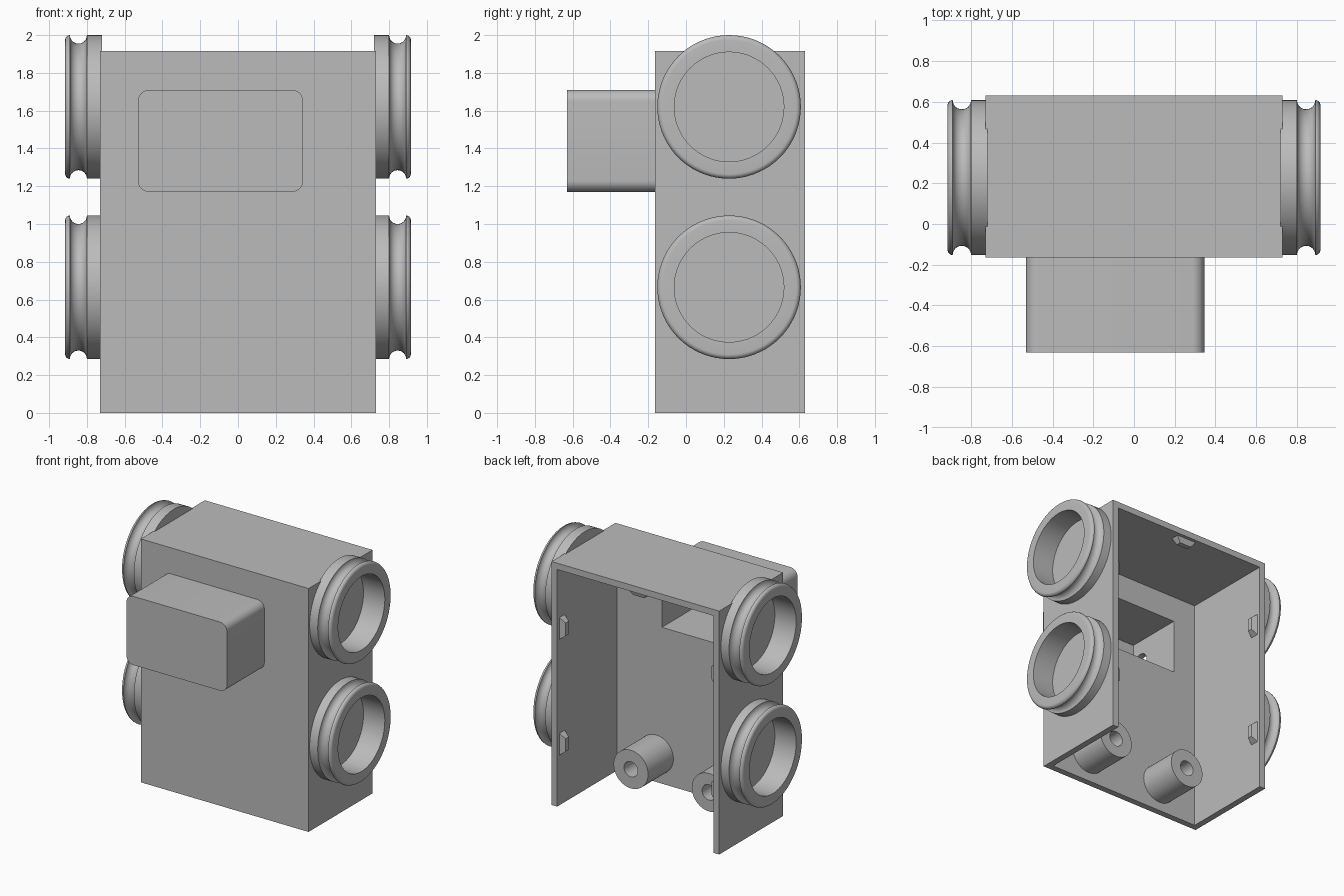
import bpy, bmesh
from math import pi, cos, sin, radians
from mathutils import Matrix, Vector

cube = bpy.data.objects.get("Cube")
if cube:
    bpy.data.objects.remove(cube, do_unlink=True)

grey = bpy.data.materials.new("plain grey")
grey.use_nodes = True
grey.diffuse_color = (0.5, 0.5, 0.5, 1)
grey.node_tree.nodes["Principled BSDF"].inputs["Base Color"].default_value = (0.5, 0.5, 0.5, 1)

WALL = 0.05
HALF_W, FRONT, BACK, TOP = 0.73, -0.165, 0.63, 1.915


def finish(name, bm, smooth=False):
    """Turn a bmesh into a named grey object."""
    bmesh.ops.recalc_face_normals(bm, faces=bm.faces)
    mesh = bpy.data.meshes.new(name)
    bm.to_mesh(mesh)
    bm.free()
    obj = bpy.data.objects.new(name, mesh)
    bpy.context.collection.objects.link(obj)
    mesh.materials.append(grey)
    if smooth:
        shade(obj)
    return obj


def shade(obj):
    bpy.ops.object.select_all(action='DESELECT')
    obj.select_set(True)
    bpy.context.view_layer.objects.active = obj
    bpy.ops.object.shade_smooth_by_angle(angle=radians(30))


def box(name, low, high, round_y=0):
    """Box between two corners, optionally rounding the edges along y."""
    low, high = Vector(low), Vector(high)
    bm = bmesh.new()
    bmesh.ops.create_cube(bm, size=1)
    bmesh.ops.scale(bm, vec=high - low, verts=bm.verts)
    bmesh.ops.translate(bm, vec=(low + high) / 2, verts=bm.verts)
    if round_y:
        edges = [e for e in bm.edges
                 if abs(e.verts[0].co.y - e.verts[1].co.y) > 0.01]
        bmesh.ops.bevel(bm, geom=edges, offset=round_y, segments=8,
                        profile=0.5, affect='EDGES')
    return finish(name, bm)


def rod(name, center, radius, length, axis, segments=48):
    """Cylinder along the x or y axis."""
    bm = bmesh.new()
    turn = Matrix.Rotation(pi / 2, 4, 'Y' if axis == 'X' else 'X')
    bmesh.ops.create_cone(bm, cap_ends=True, segments=segments, radius1=radius,
                          radius2=radius, depth=length,
                          matrix=Matrix.Translation(center) @ turn)
    return finish(name, bm)


def combine(obj, other, operation):
    """Apply a boolean and remove the helper."""
    mod = obj.modifiers.new("cut", 'BOOLEAN')
    mod.object, mod.operation, mod.solver = other, operation, 'EXACT'
    other.hide_render = True
    bpy.context.view_layer.objects.active = obj
    bpy.ops.object.modifier_apply(modifier=mod.name)
    bpy.data.objects.remove(other, do_unlink=True)


# Shell: open at the back and below, with a hollow box on the front
shell = box("body_shell", (-HALF_W, FRONT, 0), (HALF_W, BACK, TOP))
combine(shell, box("front_box", (-0.53, -0.63, 1.17), (0.345, FRONT + 0.03, 1.71),
                   round_y=0.06), 'UNION')
combine(shell, box("cavity", (-HALF_W + WALL, FRONT + WALL, -0.1),
                   (HALF_W - WALL, BACK + 0.1, TOP - WALL)), 'DIFFERENCE')
combine(shell, box("box_cavity", (-0.48, -0.58, 1.23), (0.29, 0, 1.66)), 'DIFFERENCE')
combine(shell, rod("cable_hole", (-0.53, -0.5, 1.48), 0.07, 0.16, 'X'), 'DIFFERENCE')
shade(shell)


# Grooved rings on both sides, turned around the x axis
def ring(name, side, z):
    outer, inner, groove, lip = 0.38, 0.29, 0.045, 0.025
    profile = [(HALF_W - 0.01, inner), (HALF_W - 0.01, outer)]
    profile += [(0.845 - groove * cos(pi * i / 12), outer - groove * sin(pi * i / 12))
                for i in range(13)]
    profile += [(0.89 + lip * sin(pi / 2 * i / 6), outer - lip + lip * cos(pi / 2 * i / 6))
                for i in range(1, 7)]
    profile.append((0.915, inner))
    bm = bmesh.new()
    verts = [bm.verts.new((side * x, 0, r)) for x, r in profile]
    edges = [bm.edges.new((a, b)) for a, b in zip(verts, verts[1:] + verts[:1])]
    bmesh.ops.spin(bm, geom=verts + edges, cent=(0, 0, 0), axis=(1, 0, 0),
                   angle=2 * pi, steps=72, use_merge=True)
    bmesh.ops.remove_doubles(bm, verts=bm.verts, dist=0.0001)
    bmesh.ops.translate(bm, vec=(0, 0.228, z), verts=bm.verts)
    finish(name, bm, smooth=True)


# Tapered snap tabs just inside the open back
def tab(name, place, turn):
    bm = bmesh.new()
    bmesh.ops.create_cone(bm, cap_ends=True, segments=4, radius1=0.7071,
                          radius2=0.4, depth=1,
                          matrix=Matrix.Rotation(pi / 4, 4, 'Z'))
    bmesh.ops.scale(bm, vec=(0.18, 0.07, 0.05), verts=bm.verts)
    bmesh.ops.transform(bm, matrix=Matrix.Translation(place) @ turn, verts=bm.verts)
    finish(name, bm)


for word, side in (("left", 1), ("right", -1)):
    for level, ring_z, tab_z in (("upper", 1.62, 1.39), ("lower", 0.665, 0.48)):
        ring(f"{word}_{level}_ring", side, ring_z)
        tab(f"{word}_{level}_tab", (side * (HALF_W - WALL - 0.02), 0.57, tab_z),
            Matrix.Rotation(-side * pi / 2, 4, 'Y'))
    # Screw posts standing on the inside of the front wall
    post = rod(f"{word}_screw_post", (side * 0.34, 0.035, 0.22), 0.15, 0.33, 'Y')
    combine(post, rod("post_hole", (side * 0.34, 0.1, 0.22), 0.06, 0.4, 'Y'), 'DIFFERENCE')
    shade(post)

tab("top_tab", (0, 0.57, TOP - WALL - 0.02), Matrix.Rotation(pi, 4, 'X'))
